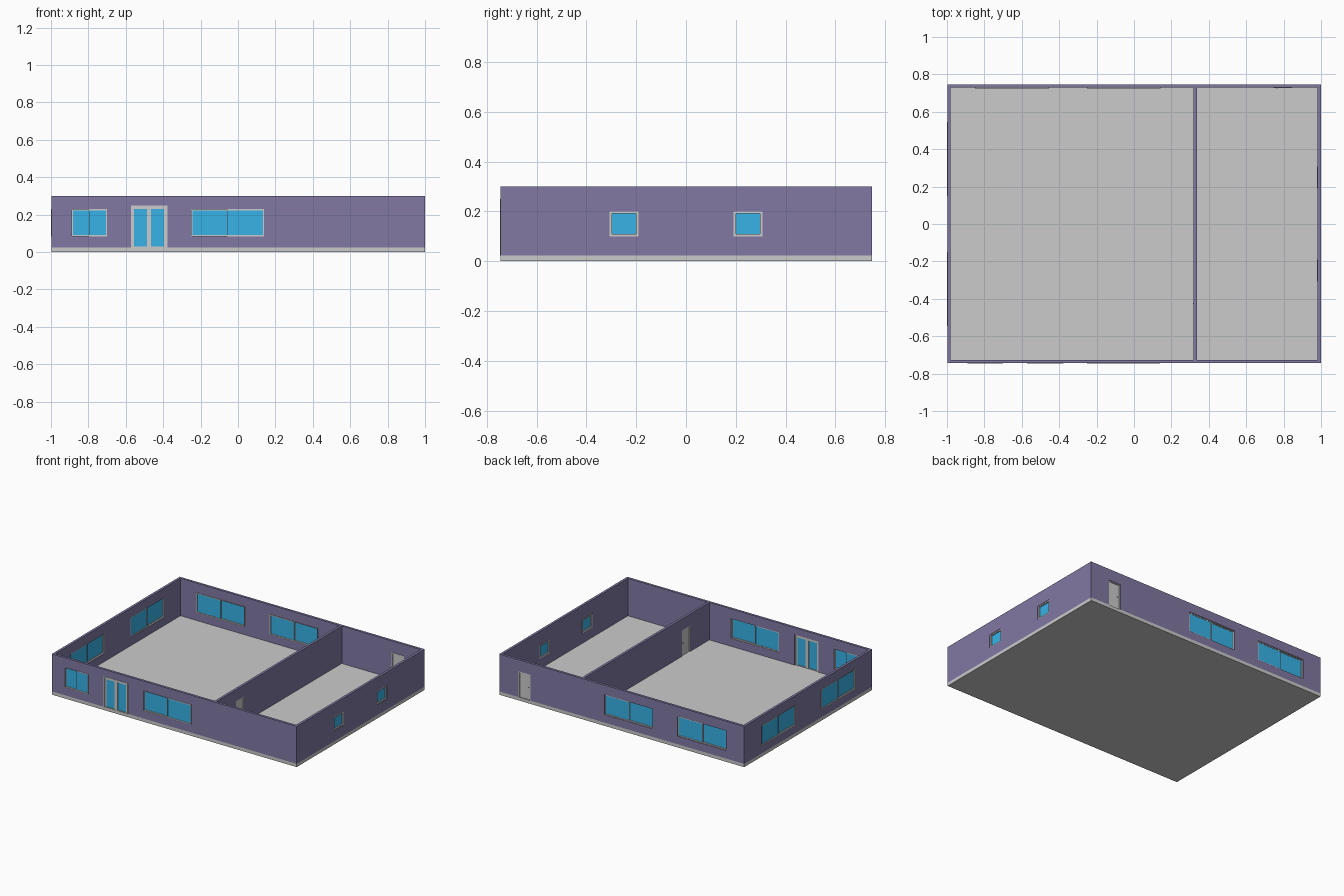
import bpy, bmesh
from mathutils import Vector

if "Cube" in bpy.data.objects:
    bpy.data.objects.remove(bpy.data.objects["Cube"])

X0, X1, Y0, Y1 = -0.998, 1.0, -0.744, 0.747   # outer wall faces
T, FLOOR, TOP = 0.018, 0.024, 0.30            # wall thickness, slab top, wall top
PX = 0.318                                    # partition face


def material(name, rgb):
    m = bpy.data.materials.new(name)
    m.diffuse_color = (*rgb, 1)
    m.use_nodes = True
    m.node_tree.nodes["Principled BSDF"].inputs["Base Color"].default_value = m.diffuse_color
    return m


PURPLE = material("wall_purple", (0.22, 0.19, 0.37))
BLUE = material("glass_blue", (0.04, 0.45, 0.80))

# Each side maps (along wall, depth inward, height) to world space
SIDES = {
    "front": lambda u, d, z: Vector((u, Y0 + d, z)),
    "back": lambda u, d, z: Vector((u, Y1 - d, z)),
    "left": lambda u, d, z: Vector((X0 + d, u, z)),
    "right": lambda u, d, z: Vector((X1 - d, u, z)),
    "partition": lambda u, d, z: Vector((PX + d, u, z)),
}


def finish(name, bm, mat=None):
    bmesh.ops.recalc_face_normals(bm, faces=bm.faces)
    me = bpy.data.meshes.new(name)
    bm.to_mesh(me)
    bm.free()
    ob = bpy.data.objects.new(name, me)
    bpy.context.collection.objects.link(ob)
    if mat:
        me.materials.append(mat)
    return ob


def panel(name, side, rect, d0, d1, holes=(), mat=None):
    """Upright slab with rectangular holes; rect and holes are (u0, u1, z0, z1)."""
    place = SIDES[side]
    rects = [rect, *holes]
    us = sorted({round(v, 5) for r in rects for v in r[:2]})
    zs = sorted({round(v, 5) for r in rects for v in r[2:]})
    bm = bmesh.new()
    grid = [[bm.verts.new(place(u, d0, z)) for z in zs] for u in us]
    for i in range(len(us) - 1):
        for j in range(len(zs) - 1):
            cu, cz = (us[i] + us[i + 1]) / 2, (zs[j] + zs[j + 1]) / 2
            if not any(h[0] < cu < h[1] and h[2] < cz < h[3] for h in holes):
                bm.faces.new((grid[i][j], grid[i + 1][j], grid[i + 1][j + 1], grid[i][j + 1]))
    bmesh.ops.delete(bm, geom=[v for v in bm.verts if not v.link_faces], context='VERTS')
    ext = bmesh.ops.extrude_face_region(bm, geom=bm.faces[:], use_keep_orig=True)
    moved = [g for g in ext["geom"] if isinstance(g, bmesh.types.BMVert)]
    bmesh.ops.translate(bm, verts=moved, vec=place(0, d1, 0) - place(0, d0, 0))
    return finish(name, bm, mat)


def inset(r, b, bottom=None):
    return (r[0] + b, r[1] - b, r[2] + (b if bottom is None else bottom), r[3] - b)


def glazed(name, side, r, d0, d1, border, bottom=None):
    """Frame ring with a thin pane in it."""
    inner = inset(r, border, bottom)
    panel(name + "_frame", side, r, d0, d1, [inner])
    mid = (d0 + d1) / 2
    panel(name + "_glass", side, inner, mid - 0.001, mid + 0.001, mat=BLUE)


def sliding_window(name, side, r, d):
    """Outer frame with two sashes, one behind the other."""
    inner = inset(r, 0.003)
    panel(name + "_frame", side, r, d, d + T, [inner])
    m = (r[0] + r[1]) / 2
    glazed(name + "_outer_sash", side, (m - 0.002, inner[1], inner[2], inner[3]), d + 0.002, d + 0.008, 0.004)
    glazed(name + "_inner_sash", side, (inner[0], m + 0.002, inner[2], inner[3]), d + 0.009, d + 0.015, 0.004)


def plain_door(name, side, r, knob_u, d):
    """Frame, solid leaf and a knob on each face."""
    leaf = (r[0] + 0.007, r[1] - 0.007, r[2], r[3] - 0.007)
    panel(name + "_frame", side, r, d, d + T, [leaf])
    panel(name + "_leaf", side, leaf, d + 0.005, d + 0.013)
    for tag, kd in (("outer", d + 0.002), ("inner", d + 0.016)):
        bm = bmesh.new()
        bmesh.ops.create_uvsphere(bm, u_segments=12, v_segments=8, radius=0.004)
        bmesh.ops.translate(bm, verts=bm.verts, vec=SIDES[side](knob_u, kd, 0.115))
        for f in bm.faces:
            f.smooth = True
        finish(f"{name}_{tag}_knob", bm)


# Opening positions along each wall
WZ = (0.083, 0.230)
windows = {
    "front": [(-0.89, -0.70, *WZ), (-0.25, 0.14, *WZ)],
    "back": [(-0.85, -0.455, *WZ), (-0.25, 0.142, *WZ)],
    "left": [(-0.545, -0.15, *WZ), (0.15, 0.545, *WZ)],
    "right": [(-0.307, -0.191, 0.10, 0.20), (0.191, 0.307, 0.10, 0.20)],
    "partition": [],
}
doors = {
    "front": (-0.573, -0.378, FLOOR, 0.249),
    "back": (0.745, 0.845, FLOOR, 0.215),
    "partition": (-0.505, -0.408, FLOOR, 0.215),
}

# Floor slab
bm = bmesh.new()
bmesh.ops.create_cube(bm, size=1)
for v in bm.verts:
    v.co = Vector((X1 if v.co.x > 0 else X0, Y1 if v.co.y > 0 else Y0, FLOOR if v.co.z > 0 else 0))
finish("floor_slab", bm)

# Walls with their windows
for side, wins in windows.items():
    ends = (X0, X1) if side in ("front", "back") else (Y0 + T, Y1 - T)
    holes = wins + ([doors[side]] if side in doors else [])
    panel(side + "_wall", side, (*ends, FLOOR, TOP), 0, T, holes, PURPLE)
    for i, r in enumerate(wins, 1):
        name = f"{side}_window_{i}"
        if side == "right":
            glazed(name, side, r, 0.003, 0.003 + T, 0.009)
        else:
            sliding_window(name, side, r, 0.004 if side == "back" else -0.002)

# Solid doors
plain_door("back_door", "back", doors["back"], 0.765, 0.003)
plain_door("partition_door", "partition", doors["partition"], -0.425, 0)

# Glazed double door at the front
r = doors["front"]
leafs = (r[0] + 0.007, r[1] - 0.007, r[2], r[3] - 0.007)
panel("front_door_frame", "front", r, -0.002, T - 0.002, [leafs])
mid = (leafs[0] + leafs[1]) / 2
for tag, a, b in (("left", leafs[0], mid), ("right", mid, leafs[1])):
    glazed(f"front_door_{tag}_leaf", "front", (a, b, leafs[2], leafs[3]), 0.002, 0.013, 0.011, 0.004)
